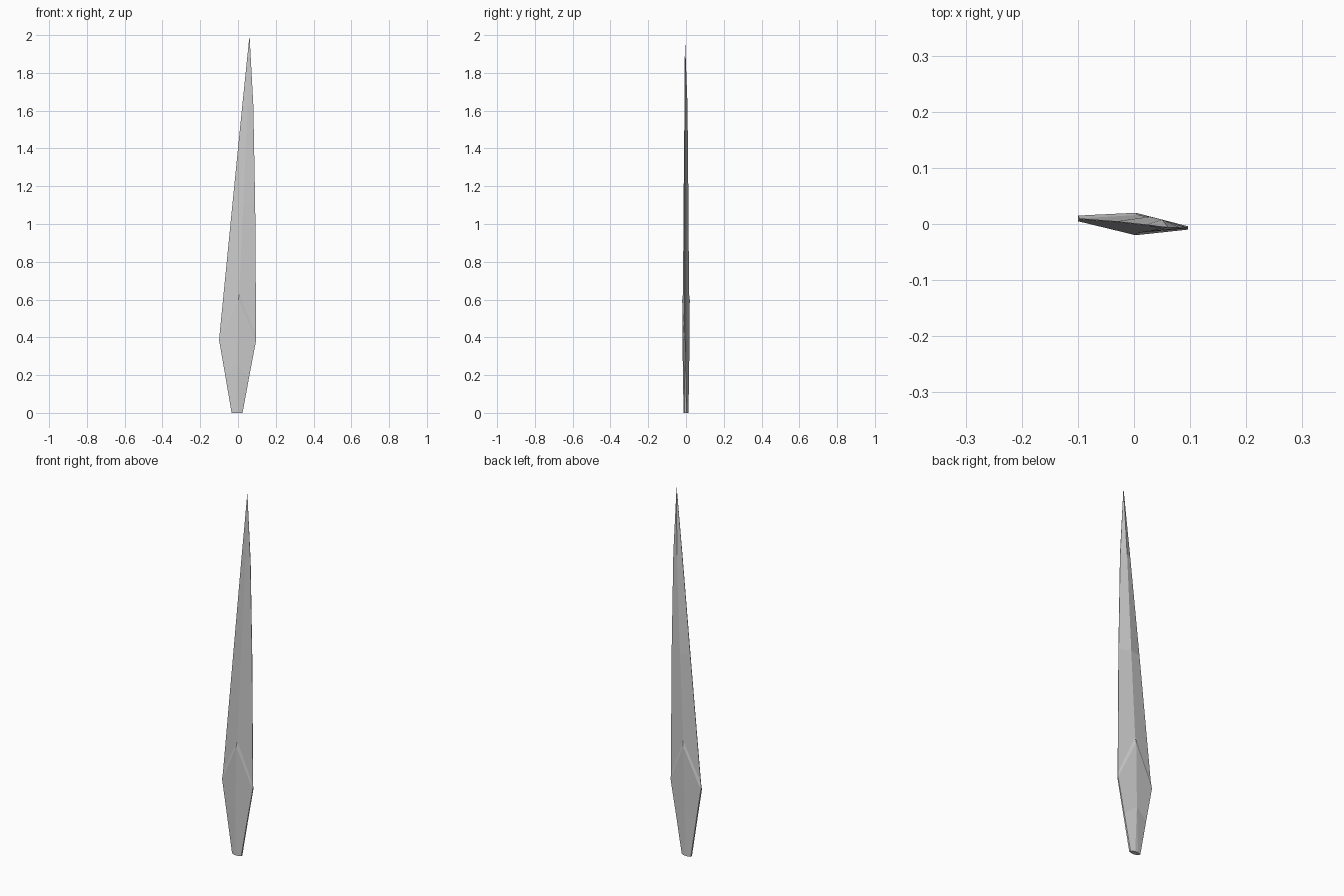
import bpy, bmesh

if "Cube" in bpy.data.objects:
    bpy.data.objects.remove(bpy.data.objects["Cube"])

# Each station: left edge (x, z, y, half thickness), right edge (same),
# ridge (x, z, half thickness, half width of the flat on the ridge)
stations = [
    ((-0.034, 0.0, 0.002, 0.005), (0.024, 0.0, -0.002, 0.005), (-0.006, 0.0, 0.013, 0.009)),
    ((-0.067, 0.195, 0.006, 0.005), (0.060, 0.195, -0.005, 0.004), (-0.004, 0.25, 0.017, 0.0)),
    ((-0.100, 0.385, 0.010, 0.005), (0.096, 0.385, -0.007, 0.003), (0.003, 0.60, 0.020, 0.0)),
    # small step where the thinner blade starts
    ((-0.097, 0.42, 0.009, 0.001), (0.096, 0.41, -0.007, 0.001), (0.006, 0.63, 0.016, 0.0)),
    ((-0.030, 1.10, 0.004, 0.001), (0.091, 1.10, -0.007, 0.001), (0.028, 1.10, 0.013, 0.0)),
    ((0.023, 1.63, -0.002, 0.001), (0.081, 1.63, -0.007, 0.001), (0.050, 1.63, 0.008, 0.0)),
]
tip = (0.061, 2.0, -0.006)


def ring(bm, left, right, ridge):
    lx, lz, ly, lt = left
    rx, rz, ry, rt = right
    cx, cz, ct, cw = ridge
    pts = [(lx, ly - lt, lz), (cx - cw, -ct, cz), (cx + cw, -ct, cz), (rx, ry - rt, rz),
           (rx, ry + rt, rz), (cx + cw, ct, cz), (cx - cw, ct, cz), (lx, ly + lt, lz)]
    return [bm.verts.new(p) for p in pts]


# Blade and shoulder, lofted ring to ring
bm = bmesh.new()
rings = [ring(bm, *s) for s in stations]
for a, b in zip(rings, rings[1:]):
    for i in range(8):
        j = (i + 1) % 8
        bm.faces.new((a[i], a[j], b[j], b[i]))
bm.faces.new(rings[0][::-1])
top = bm.verts.new((tip[0], tip[2], tip[1]))
for i in range(8):
    bm.faces.new((rings[-1][i], rings[-1][(i + 1) % 8], top))
bmesh.ops.remove_doubles(bm, verts=bm.verts, dist=0.0001)
bmesh.ops.recalc_face_normals(bm, faces=bm.faces)
mesh = bpy.data.meshes.new("blade")
bm.to_mesh(mesh)
bm.free()
blade = bpy.data.objects.new("blade", mesh)
bpy.context.collection.objects.link(blade)
